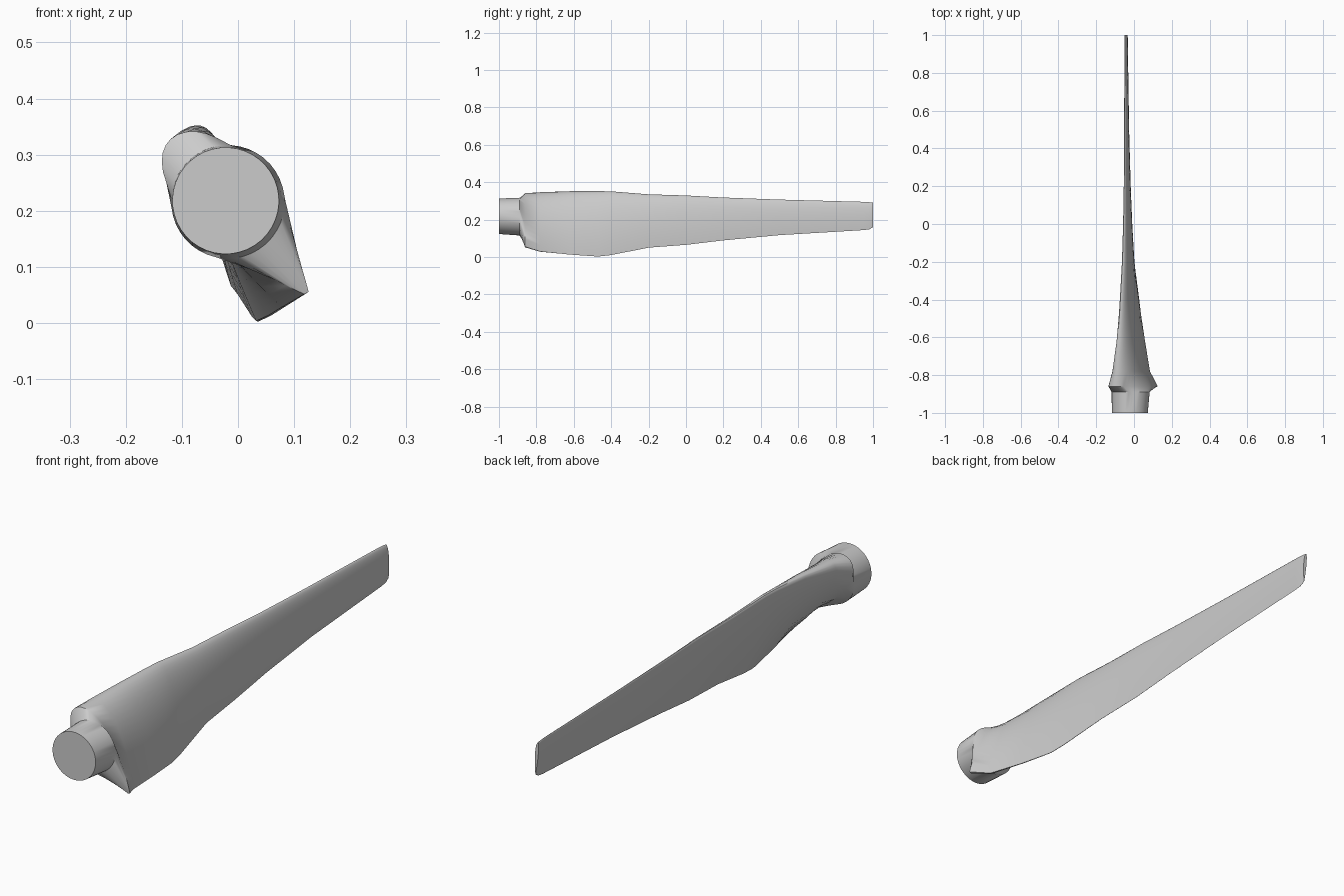
import bpy, bmesh, math
from mathutils import Vector

if "Cube" in bpy.data.objects:
    bpy.data.objects.remove(bpy.data.objects["Cube"])

N = 40  # points around each section

grey = bpy.data.materials.new("plain_grey")
grey.diffuse_color = (0.6, 0.6, 0.6, 1)
grey.use_nodes = True
grey.node_tree.nodes["Principled BSDF"].inputs["Base Color"].default_value = grey.diffuse_color


def ring_round(y, cx, cz, r):
    """Round root section, started in line with the blade's leading edge."""
    d, n = Vector((0.668, -0.744)), Vector((0.744, 0.668))
    pts = []
    for i in range(N):
        a = 2 * math.pi * i / N
        p = Vector((cx, cz)) + r * (n * math.sin(a) - d * math.cos(a))
        pts.append((p.x, y, p.y))
    return pts


def ring_foil(y, lx, lz, tx, tz, upper, lower):
    """Airfoil section from leading edge (lx, lz) to trailing edge (tx, tz)."""
    lead, trail = Vector((lx, lz)), Vector((tx, tz))
    chord = trail - lead
    n = Vector((-chord.y, chord.x)).normalized()
    pts = []
    for i in range(N):
        a = 2 * math.pi * i / N
        t = (1 - math.cos(a)) / 2
        h = math.sqrt(t) * (1.02 - t) / 0.395
        h *= upper if math.sin(a) >= 0 else -lower
        p = lead + chord * t + n * h
        pts.append((p.x, y, p.y))
    return pts


def loft(name, rings):
    bm = bmesh.new()
    rows = [[bm.verts.new(p) for p in ring] for ring in rings]
    for r0, r1 in zip(rows, rows[1:]):
        for i in range(N):
            j = (i + 1) % N
            bm.faces.new((r0[i], r0[j], r1[j], r1[i]))
    bm.faces.new(rows[0])
    bm.faces.new(rows[-1])
    bmesh.ops.recalc_face_normals(bm, faces=bm.faces)
    mesh = bpy.data.meshes.new(name)
    bm.to_mesh(mesh)
    bm.free()
    mesh.materials.append(grey)
    obj = bpy.data.objects.new(name, mesh)
    bpy.context.collection.objects.link(obj)
    bpy.context.view_layer.objects.active = obj
    obj.select_set(True)
    bpy.ops.object.shade_smooth_by_angle(angle=math.radians(35))
    obj.select_set(False)
    return obj


# Round root stub flaring straight into the twisted, tapering blade
stub = [ring_round(-1.0, -0.022, 0.218, 0.095),
        ring_round(-0.89, -0.018, 0.216, 0.101)]

# y, leading x z, trailing x z, thickness on each side of the chord
stations = [
    (-0.86, -0.120, 0.328, 0.123, 0.053, 0.075, 0.068),
    (-0.78, -0.102, 0.342, 0.082, 0.028, 0.060, 0.045),
    (-0.62, -0.086, 0.350, 0.056, 0.012, 0.048, 0.026),
    (-0.47, -0.076, 0.352, 0.034, 0.002, 0.040, 0.016),
    (-0.40, -0.072, 0.351, 0.026, 0.010, 0.037, 0.014),
    (-0.20, -0.061, 0.335, 0.000, 0.050, 0.029, 0.011),
    (0.00, -0.055, 0.329, -0.012, 0.065, 0.023, 0.009),
    (0.20, -0.052, 0.318, -0.020, 0.089, 0.018, 0.007),
    (0.50, -0.050, 0.307, -0.029, 0.117, 0.014, 0.006),
    (0.95, -0.048, 0.295, -0.036, 0.144, 0.010, 0.005),
    (0.98, -0.048, 0.293, -0.036, 0.148, 0.010, 0.005),
    (1.00, -0.048, 0.290, -0.037, 0.160, 0.009, 0.005),
]
loft("rotor_blade", stub + [ring_foil(*s) for s in stations])
